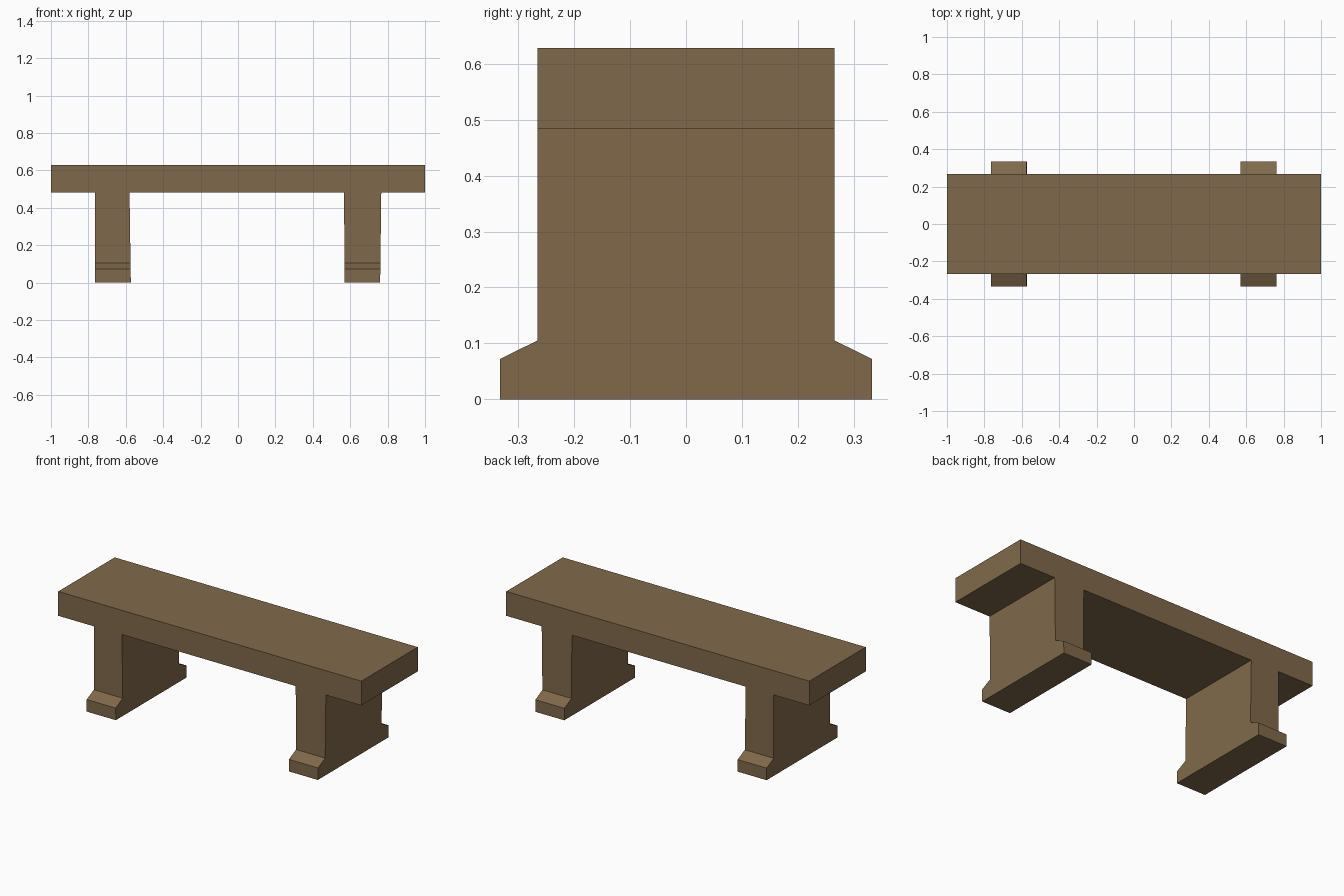
import bpy, bmesh

if "Cube" in bpy.data.objects:
    bpy.data.objects.remove(bpy.data.objects["Cube"])

wood = bpy.data.materials.new("brown wood")
wood.diffuse_color = (0.216, 0.141, 0.069, 1)
wood.use_nodes = True
wood.node_tree.nodes["Principled BSDF"].inputs["Base Color"].default_value = wood.diffuse_color

HALF_DEPTH, FOOT_DEPTH = 0.266, 0.333
SEAT_Z, TOP_Z = 0.483, 0.628


def extrude_profile(name, profile, x_left, x_right):
    """Extrude a (y, z) profile in x; x_left/x_right give x at the floor and under the seat."""
    bm = bmesh.new()

    def ring(ends):
        lo, hi = ends
        return [bm.verts.new((lo + (hi - lo) * z / SEAT_Z, y, z)) for y, z in profile]

    a, b = ring(x_left), ring(x_right)
    bm.faces.new(a)
    bm.faces.new(b)
    n = len(profile)
    for i in range(n):
        j = (i + 1) % n
        bm.faces.new((a[i], a[j], b[j], b[i]))
    bmesh.ops.recalc_face_normals(bm, faces=bm.faces)
    mesh = bpy.data.meshes.new(name)
    bm.to_mesh(mesh)
    bm.free()
    mesh.materials.append(wood)
    obj = bpy.data.objects.new(name, mesh)
    bpy.context.collection.objects.link(obj)
    return obj


def mirrored(half):
    """Complete a half profile across y = 0."""
    return half + [(-y, z) for y, z in reversed(half)]


# Seat slab
extrude_profile("seat", mirrored([(HALF_DEPTH, SEAT_Z), (HALF_DEPTH, TOP_Z)]), (-1, -1), (1, 1))

# Slab legs with sloped feet, very slightly tapered
leg = mirrored([(FOOT_DEPTH, 0), (FOOT_DEPTH, 0.072), (HALF_DEPTH, 0.105), (HALF_DEPTH, SEAT_Z)])
extrude_profile("left_leg", leg, (-0.765, -0.765), (-0.573, -0.58))
extrude_profile("right_leg", leg, (0.57, 0.567), (0.76, 0.766))
